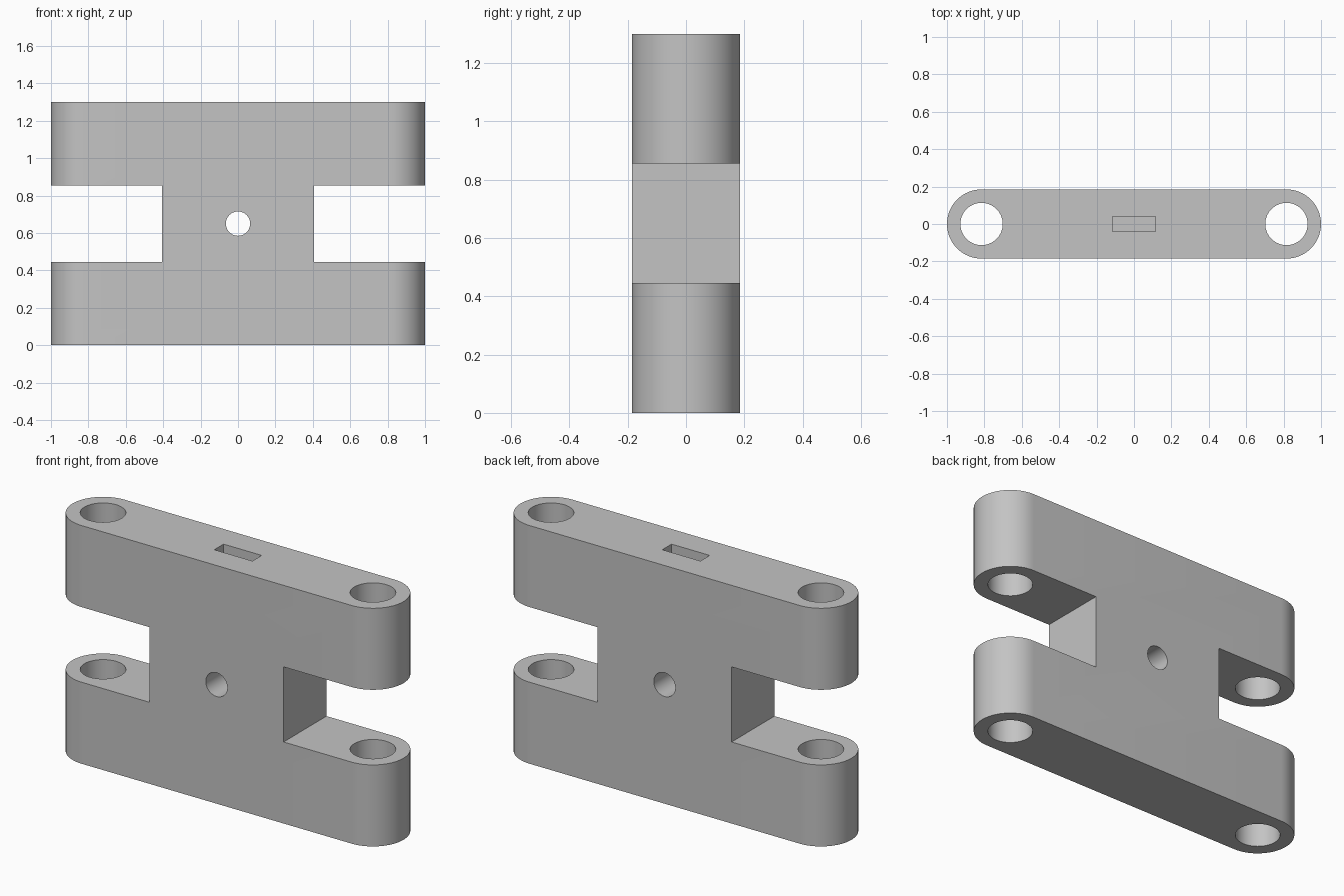
import bpy, bmesh, math

if "Cube" in bpy.data.objects:
    bpy.data.objects.remove(bpy.data.objects["Cube"])

R, CX, H = 0.185, 0.815, 1.3      # end radius, eye centre offset, total height
MID = H / 2

grey = bpy.data.materials.new("plain grey")
grey.diffuse_color = (0.55, 0.55, 0.55, 1)
grey.use_nodes = True
grey.node_tree.nodes["Principled BSDF"].inputs["Base Color"].default_value = grey.diffuse_color


def box(name, size, loc):
    bpy.ops.mesh.primitive_cube_add(size=1, location=loc)
    ob = bpy.context.object
    ob.name = name
    ob.scale = size
    return ob


def cylinder(name, r, depth, loc, rot=(0, 0, 0), n=64):
    bpy.ops.mesh.primitive_cylinder_add(vertices=n, radius=r, depth=depth, location=loc, rotation=rot)
    ob = bpy.context.object
    ob.name = name
    return ob


# Link body: a rounded-end outline extruded upward
N = 32
outline = []
for side in (1, -1):
    for i in range(N + 1):
        a = side * math.pi / 2 - math.pi / 2 + math.pi * i / N
        if side == 1:
            a -= math.pi / 2
        else:
            a += 3 * math.pi / 2
        outline.append((side * CX + R * math.cos(a), R * math.sin(a), 0))
bm = bmesh.new()
base = bm.faces.new([bm.verts.new(p) for p in outline])
top = bmesh.ops.extrude_face_region(bm, geom=[base])
bmesh.ops.translate(bm, vec=(0, 0, H), verts=[v for v in top["geom"] if isinstance(v, bmesh.types.BMVert)])
bmesh.ops.recalc_face_normals(bm, faces=bm.faces)
mesh = bpy.data.meshes.new("link_body")
bm.to_mesh(mesh)
bm.free()
body = bpy.data.objects.new("link_body", mesh)
bpy.context.collection.objects.link(body)
mesh.materials.append(grey)

# Cutters: side notches, pin holes, cross bolt hole and the nut slot from the top
cutters = []
for s, label in ((-1, "left"), (1, "right")):
    cutters.append(box(label + "_notch_cutter", (0.8, 1, 0.41), (s * 0.805, 0, MID)))
    cutters.append(cylinder(label + "_pin_hole_cutter", 0.113, 2, (s * CX, 0, MID)))
cutters.append(cylinder("bolt_hole_cutter", 0.065, 1, (0, 0, MID), (math.pi / 2, 0, 0), 48))
cutters.append(box("nut_slot_cutter", (0.23, 0.08, 0.9), (0, 0, 0.52 + 0.45)))

for c in cutters:
    mod = body.modifiers.new(c.name, 'BOOLEAN')
    mod.operation = 'DIFFERENCE'
    mod.solver = 'EXACT'
    mod.object = c
bpy.ops.object.select_all(action='DESELECT')
bpy.context.view_layer.objects.active = body
body.select_set(True)
for c in cutters:
    bpy.ops.object.modifier_apply(modifier=c.name)
for c in cutters:
    bpy.data.objects.remove(c)

# Smooth round walls, crisp edges
bpy.ops.object.shade_smooth_by_angle(angle=math.radians(30))
